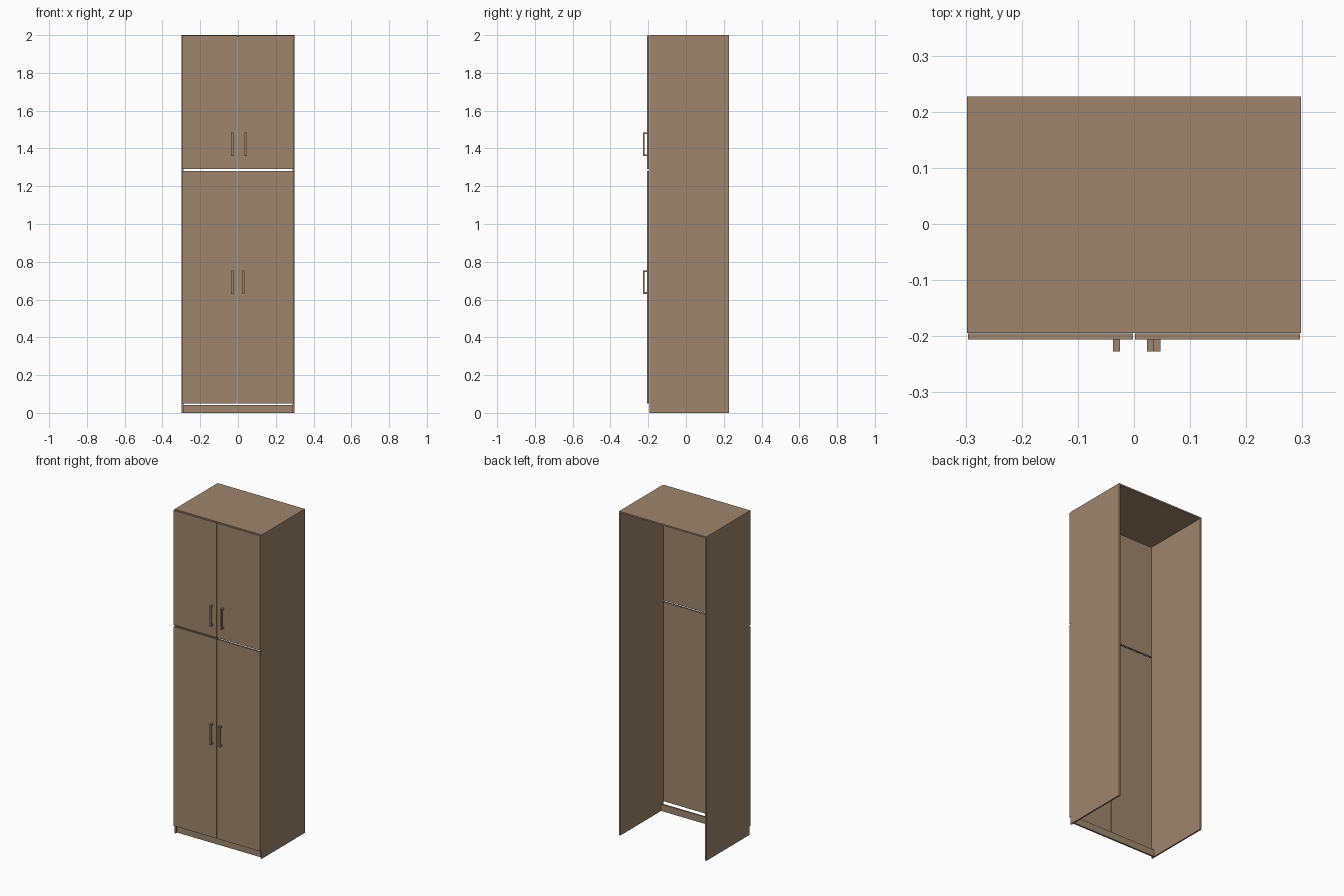
import bpy, bmesh

if "Cube" in bpy.data.objects:
    bpy.data.objects.remove(bpy.data.objects["Cube"])

wood = bpy.data.materials.new("brown_wood")
wood.diffuse_color = (0.34, 0.235, 0.15, 1)
wood.use_nodes = True
wood.node_tree.nodes["Principled BSDF"].inputs["Base Color"].default_value = wood.diffuse_color


def boxes(name, spans):
    """One object made of axis-aligned boxes given as (x0, x1, y0, y1, z0, z1)."""
    bm = bmesh.new()
    for x0, x1, y0, y1, z0, z1 in spans:
        for v in bmesh.ops.create_cube(bm, size=1)["verts"]:
            v.co = (x1 if v.co.x > 0 else x0,
                    y1 if v.co.y > 0 else y0,
                    z1 if v.co.z > 0 else z0)
        bmesh.ops.recalc_face_normals(bm, faces=bm.faces)
    mesh = bpy.data.meshes.new(name)
    bm.to_mesh(mesh)
    bm.free()
    mesh.materials.append(wood)
    ob = bpy.data.objects.new(name, mesh)
    bpy.context.collection.objects.link(ob)
    return ob


W, FRONT, BACK, T = 0.298, -0.194, 0.227, 0.009
DOOR_FRONT, HANDLE_FRONT = -0.206, -0.227

# Carcass: two sides and a top, open at back and bottom
boxes("left_side", [(-W, -W + T, FRONT, BACK, 0, 2 - T)])
boxes("right_side", [(W - T, W, FRONT, BACK, 0, 2 - T)])
boxes("top_panel", [(-W, W, FRONT, BACK, 2 - T, 2)])

# Recessed kick board under the doors
boxes("plinth", [(-W + T, W - T, -0.18, -0.17, 0, 0.042)])

# Doors, two tall lower and two short upper
for level, z0, z1 in (("lower", 0.05, 1.281), ("upper", 1.29, 1.998)):
    boxes(level + "_left_door", [(-0.296, -0.002, DOOR_FRONT, FRONT - 0.001, z0, z1)])
    boxes(level + "_right_door", [(0.002, 0.296, DOOR_FRONT, FRONT - 0.001, z0, z1)])

# Bow handles: upright grip on two feet
for name, x, z in (("lower_left_handle", -0.0375, 0.63), ("lower_right_handle", 0.023, 0.63),
                   ("upper_left_handle", -0.0375, 1.36), ("upper_right_handle", 0.035, 1.36)):
    x1, top, grip = x + 0.0125, z + 0.125, HANDLE_FRONT + 0.006
    boxes(name, [(x, x1, HANDLE_FRONT, grip, z, top),
                 (x, x1, grip, DOOR_FRONT, z, z + 0.009),
                 (x, x1, grip, DOOR_FRONT, top - 0.009, top)])
